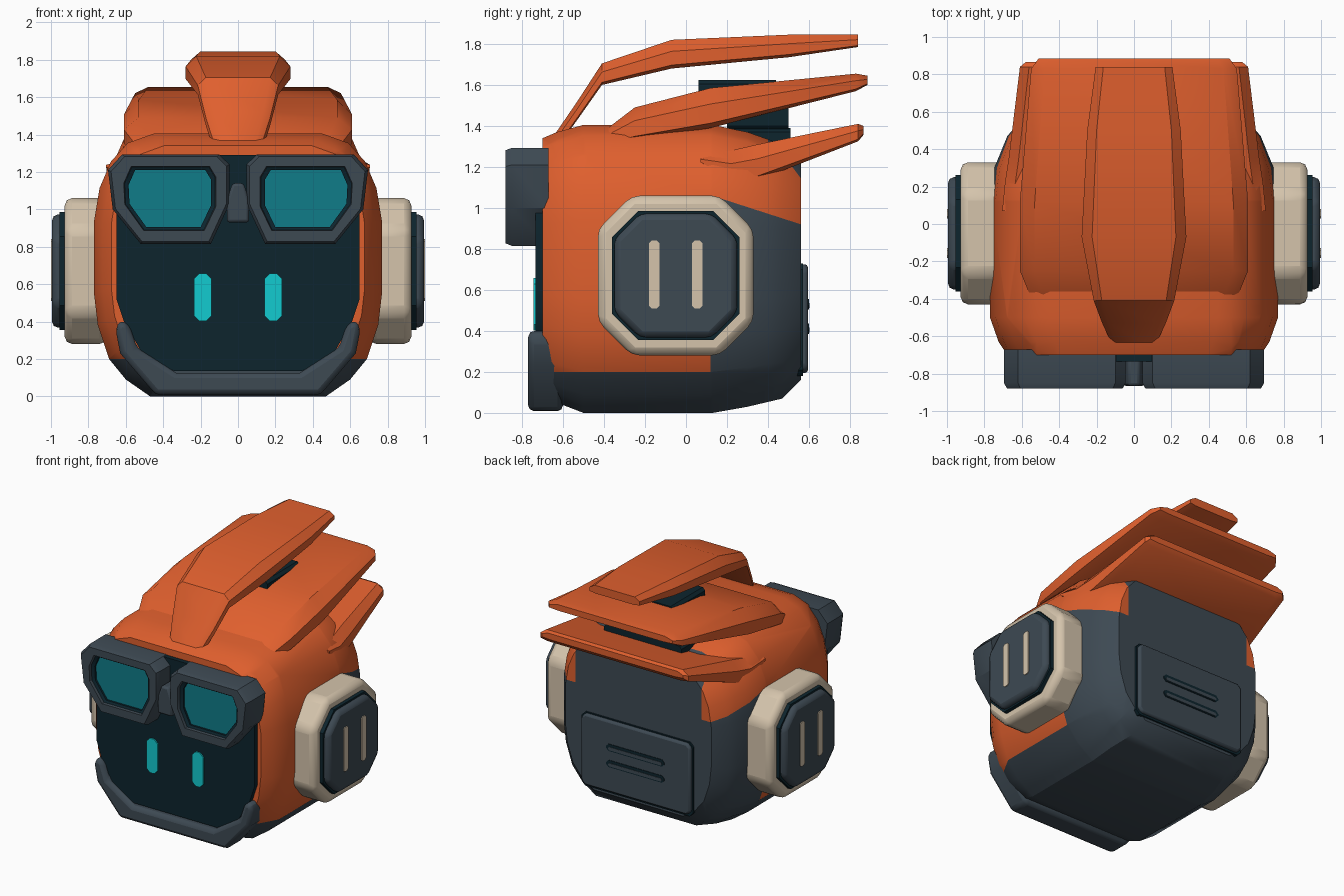
import bpy, bmesh, math
from mathutils import Vector

if "Cube" in bpy.data.objects:
    bpy.data.objects.remove(bpy.data.objects["Cube"])


def mat(name, rgb):
    m = bpy.data.materials.new(name)
    m.diffuse_color = (*rgb, 1)
    m.use_nodes = True
    m.node_tree.nodes["Principled BSDF"].inputs["Base Color"].default_value = m.diffuse_color
    return m


ORANGE = mat("orange", (0.74, 0.115, 0.027))
SLATE = mat("slate", (0.047, 0.067, 0.086))
NAVY = mat("dark_navy", (0.004, 0.018, 0.027))
TEAL = mat("teal_glass", (0.005, 0.20, 0.25))
CYAN = mat("cyan", (0.006, 0.60, 0.63))
BEIGE = mat("beige", (0.66, 0.55, 0.41))


def finish(name, bm, mats, bevel=0, segments=2):
    bmesh.ops.recalc_face_normals(bm, faces=bm.faces)
    me = bpy.data.meshes.new(name)
    bm.to_mesh(me)
    bm.free()
    ob = bpy.data.objects.new(name, me)
    bpy.context.collection.objects.link(ob)
    for m in mats:
        me.materials.append(m)
    if bevel:
        b = ob.modifiers.new("bevel", 'BEVEL')
        b.width, b.segments, b.limit_method = bevel, segments, 'ANGLE'
        b.angle_limit = math.radians(35)
    bpy.ops.object.select_all(action='DESELECT')
    ob.select_set(True)
    bpy.context.view_layer.objects.active = ob
    bpy.ops.object.shade_smooth_by_angle(angle=math.radians(32))
    return ob


def loft(rings, caps=(True, True)):
    """Skin a list of closed rings with equal point counts."""
    bm = bmesh.new()
    vs = [[bm.verts.new(p) for p in r] for r in rings]
    n = len(vs[0])
    for a, b in zip(vs, vs[1:]):
        for i in range(n):
            bm.faces.new((a[i], a[(i + 1) % n], b[(i + 1) % n], b[i]))
    if caps[0]:
        bm.faces.new(vs[0])
    if caps[1]:
        bm.faces.new(vs[-1])
    return bm


def prism_y(name, pts, y0, y1, m, bevel=0):
    return finish(name, loft([[(x, y, z) for x, z in pts] for y in (y0, y1)]), [m], bevel)


def prism_x(name, pts, x0, x1, m, bevel=0):
    return finish(name, loft([[(x, y, z) for y, z in pts] for x in (x0, x1)]), [m], bevel)


def octagon(cu, cv, hu, hv, c):
    """Rectangle with cut corners."""
    return [(cu + a, cv + b) for a, b in (
        (-hu + c, -hv), (hu - c, -hv), (hu, -hv + c), (hu, hv - c),
        (hu - c, hv), (-hu + c, hv), (-hu, hv - c), (-hu, -hv + c))]


def mirror(pts):
    return pts + [(-x, z) for x, z in reversed(pts)]


# Head shell, skinned from front to back
section = mirror([(0.47, 0), (0.60, 0.09), (0.69, 0.2), (0.75, 0.38), (0.77, 0.55), (0.77, 0.93),
                  (0.74, 1.11), (0.68, 1.25), (0.59, 1.35), (0.45, 1.4)])
stations = [(-0.70, 0.88, 0.09, 1.34), (-0.63, 0.94, 0.05, 1.37), (-0.5, 1, 0, 1.405),
            (0.13, 1, 0, 1.405), (0.30, 0.97, 0.03, 1.37), (0.47, 0.88, 0.07, 1.31),
            (0.56, 0.78, 0.16, 1.25)]
head = loft([[(x * s, y, zb + z / 1.4 * (zt - zb)) for x, z in section]
             for y, s, zb, zt in stations])
# Cut along the colour borders, then colour by region
slant = Vector((0, 0.10, 0.31)).normalized()
for co, no in (((0, 0, 0.2), (0, 0, 1)), ((0, 0.12, 0), (0, 1, 0)),
               ((0, 0.25, 1.02), slant), ((0.52, 0, 0), (1, 0, 0)), ((-0.52, 0, 0), (1, 0, 0)),
               ((0, 0.40, 0), (0, 1, 0))):
    bmesh.ops.bisect_plane(head, geom=head.verts[:] + head.edges[:] + head.faces[:],
                           plane_co=co, plane_no=no)
for f in head.faces:
    c = f.calc_center_median()
    below = (c - Vector((0, 0.25, 1.02))).dot(slant) < 0
    back_centre = c.y > 0.40 and abs(c.x) < 0.52
    f.material_index = int(c.z < 0.2 or (c.y > 0.12 and below) or back_centre)
finish("head_shell", head, [ORANGE, SLATE])

# Face screen and eyes
prism_y("face_screen", mirror([(0.34, 0.135), (0.50, 0.21), (0.61, 0.40), (0.65, 0.52),
                               (0.65, 1.08), (0.60, 1.22), (0.52, 1.29)]), -0.735, -0.66, NAVY)
for s in (-1, 1):
    prism_y("eye", octagon(s * 0.188, 0.53, 0.046, 0.128, 0.028), -0.744, -0.735, CYAN)

# Jaw guard
prism_y("jaw_guard", mirror([(0.44, 0.008), (0.63, 0.23), (0.655, 0.36), (0.63, 0.41),
                             (0.58, 0.38), (0.54, 0.26), (0.33, 0.125)]), -0.77, -0.60, SLATE, 0.03)

# Goggles: frame, dark inner rim and lens
outer = [(0.62, 1.293), (0.10, 1.293), (0.045, 1.24), (0.045, 1.03), (0.145, 0.815),
         (0.52, 0.815), (0.67, 1.0), (0.695, 1.21)]
inner = [(0.55, 1.21), (0.175, 1.21), (0.145, 1.16), (0.145, 1.02), (0.20, 0.905),
         (0.49, 0.905), (0.58, 1.03), (0.585, 1.13)]


def ring(pts, s, k, y):
    return [(s * (0.37 + (x - 0.37) * k), y, 1.055 + (z - 1.055) * k) for x, z in pts]


for s in (-1, 1):
    finish("goggle_frame", loft([ring(outer, s, 1, -0.67), ring(outer, s, 1, -0.85),
                                 ring(outer, s, 0.95, -0.88), ring(inner, s, 1.12, -0.88),
                                 ring(inner, s, 1.09, -0.84)], (True, False)), [SLATE])
    finish("goggle_rim", loft([ring(inner, s, 1.10, -0.86), ring(inner, s, 1.0, -0.85),
                               ring(inner, s, 1.0, -0.82)], (False, False)), [NAVY])
    finish("goggle_lens", loft([ring(inner, s, 1.05, -0.82), ring(inner, s, 1.05, -0.835)]), [TEAL])
prism_y("goggle_bridge", mirror([(0.06, 0.93), (0.06, 1.05), (0.03, 1.14)]), -0.865, -0.70, SLATE, 0.015)

# Ear pods
for s in (-1, 1):
    prism_x("ear_ring", octagon(-0.05, 0.67, 0.38, 0.39, 0.165), s * 0.70, s * 0.927, BEIGE, 0.04)
    prism_x("ear_gasket", octagon(-0.05, 0.67, 0.312, 0.315, 0.13), s * 0.90, s * 0.955, NAVY)
    prism_x("ear_cap", octagon(-0.05, 0.67, 0.30, 0.302, 0.125), s * 0.92, s * 0.994, SLATE, 0.03)
    for y in (-0.155, 0.055):
        prism_x("ear_bar", octagon(y, 0.675, 0.026, 0.165, 0.012), s * 0.992, s * 1.0, BEIGE)


# Swept-back crest layers: (y, half width, top, bottom)
def crest(name, rows, k):
    rings = []
    for y, w, t, b in rows:
        h = t - b
        rings.append([(x, y, z) for x, z in mirror(
            [(w * k * 0.97, b), (w, b + 0.12 * h), (w, t - 0.4 * h), (w * k, t)])])
    finish(name, loft(rings), [ORANGE])


crest("top_crest", [(-0.66, 0.11, 1.33, 1.25), (-0.53, 0.17, 1.52, 1.43), (-0.41, 0.215, 1.705, 1.60),
                    (-0.07, 0.28, 1.82, 1.68), (0.5, 0.25, 1.845, 1.735), (0.84, 0.205, 1.845, 1.785)], 0.8)
crest("middle_crest", [(-0.42, 0.54, 1.36, 1.30), (-0.25, 0.61, 1.49, 1.33), (0.12, 0.61, 1.585, 1.39),
                       (0.83, 0.55, 1.655, 1.57), (0.885, 0.51, 1.645, 1.60)], 0.87)
crest("lower_crest", [(0.07, 0.705, 1.25, 1.22), (0.22, 0.69, 1.28, 1.12), (0.35, 0.67, 1.31, 1.135),
                      (0.84, 0.61, 1.41, 1.325), (0.865, 0.58, 1.40, 1.355)], 0.92)
# Dark spacers between the crest layers
for y0, y1, w, z0, z1 in ((0.06, 0.44, 0.2, 1.45, 1.625), (0.20, 0.51, 0.32, 1.2, 1.39)):
    prism_y("crest_spacer", octagon(0, (z0 + z1) / 2, w, (z1 - z0) / 2, 0.02), y0, y1, NAVY)
prism_y("spacer_support", octagon(0, 1.45, 0.32, 0.07, 0.02), 0.20, 0.50, NAVY)

# Back panel with two slots
prism_y("panel_gasket", octagon(0, 0.455, 0.46, 0.275, 0.03), 0.50, 0.572, NAVY)
prism_y("back_panel", octagon(0, 0.46, 0.45, 0.265, 0.03), 0.52, 0.595, SLATE, 0.015)
for z in (0.41, 0.53):
    prism_y("panel_slot", octagon(0, z, 0.24, 0.026, 0.02), 0.592, 0.599, NAVY)
    prism_y("slot_fill", octagon(0, z - 0.006, 0.22, 0.012, 0.008), 0.597, 0.602, SLATE)
